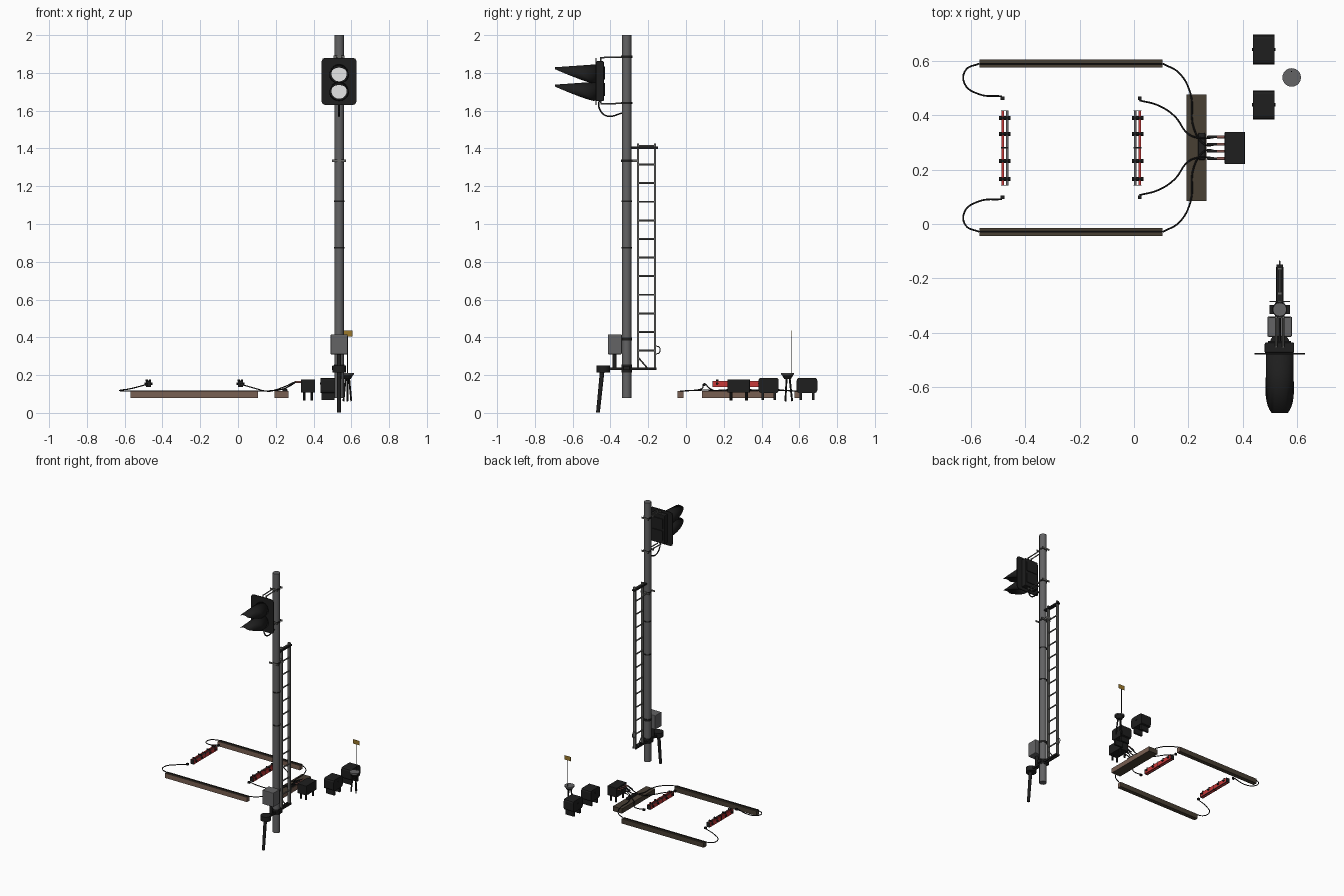
import bpy, bmesh, math
from mathutils import Vector

if "Cube" in bpy.data.objects:
    bpy.data.objects.remove(bpy.data.objects["Cube"])


def mat(name, r, g, b):
    m = bpy.data.materials.new(name)
    m.diffuse_color = (r, g, b, 1)
    m.use_nodes = True
    m.node_tree.nodes["Principled BSDF"].inputs["Base Color"].default_value = m.diffuse_color
    return m


BLACK = mat("black", .013, .013, .013)
GREY = mat("pole grey", .125, .125, .128)
STEEL = mat("ladder grey", .14, .14, .132)
WHITE = mat("lens white", .8, .8, .8)
RED = mat("red", .58, .04, .04)
PLUG = mat("plug brown", .25, .10, .085)
WOOD = mat("wood brown", .19, .115, .085)
DARKWOOD = mat("dark wood", .065, .05, .034)
YELLOW = mat("yellow", .33, .19, .025)


def finish(name, bm, *mats, smooth=False):
    bmesh.ops.recalc_face_normals(bm, faces=bm.faces)
    me = bpy.data.meshes.new(name)
    bm.to_mesh(me)
    bm.free()
    for m in mats:
        me.materials.append(m)
    ob = bpy.data.objects.new(name, me)
    bpy.context.collection.objects.link(ob)
    if smooth:
        bpy.ops.object.select_all(action='DESELECT')
        ob.select_set(True)
        bpy.context.view_layer.objects.active = ob
        bpy.ops.object.shade_smooth_by_angle(angle=math.radians(40))
    return ob


def box(name, x, y, z, m, second=None, rule=None, bevel=0, axis=None):
    """Box from (min, max) ranges; faces whose normal meets rule get the second colour."""
    bm = bmesh.new()
    bmesh.ops.create_cube(bm, size=1)
    for v in bm.verts:
        v.co = [r[0] if c < 0 else r[1] for c, r in zip(v.co, (x, y, z))]
    if bevel:
        es = [e for e in bm.edges if axis is None or
              abs((e.verts[0].co - e.verts[1].co).normalized()[axis]) > .9]
        bmesh.ops.bevel(bm, geom=es, offset=bevel, segments=2, profile=.5, affect='EDGES')
    bm.normal_update()
    if second:
        for f in bm.faces:
            f.material_index = int(rule(f.normal))
    return finish(name, bm, m, *([second] if second else []))


def rod(name, a, b, r, m, r2=None, n=16):
    a, b = Vector(a), Vector(b)
    d = b - a
    bm = bmesh.new()
    bmesh.ops.create_cone(bm, cap_ends=True, segments=n, radius1=r,
                          radius2=r if r2 is None else r2, depth=d.length)
    bm.transform(d.to_track_quat('Z', 'Y').to_matrix().to_4x4())
    bmesh.ops.translate(bm, verts=bm.verts, vec=(a + b) / 2)
    return finish(name, bm, m, smooth=True)


def cable(name, pts, r=.0032, m=BLACK):
    cu = bpy.data.curves.new(name, 'CURVE')
    cu.dimensions = '3D'
    cu.bevel_depth, cu.bevel_resolution, cu.resolution_u = r, 1, 6
    cu.use_fill_caps = True
    sp = cu.splines.new('BEZIER')
    sp.bezier_points.add(len(pts) - 1)
    for bp, p in zip(sp.bezier_points, pts):
        bp.co = p
        bp.handle_left_type = bp.handle_right_type = 'AUTO'
    cu.materials.append(m)
    ob = bpy.data.objects.new(name, cu)
    bpy.context.collection.objects.link(ob)


PX, PY = .535, -.314

# pole with bands and clamps
rod("pole", (PX, PY, .08), (PX, PY, 2), .025, GREY, n=24)
for i, (z, h) in enumerate([(1.12, .008), (.875, .008), (.39, .016), (1.885, .012),
                            (1.335, .012), (1.64, .012), (.235, .04)]):
    rod(f"pole_band_{i}", (PX, PY, z - h / 2), (PX, PY, z + h / 2), .0275, BLACK, n=24)
for z, w in ((1.885, .03), (1.64, .03), (1.335, .038)):
    for dy in (-.029, .029):
        box("clamp_plate", (PX - w, PX + w), (PY + dy - .002, PY + dy + .002),
            (z - .006, z + .006), STEEL)

# signal head: backplate, housing, lenses and cowls
box("backplate", (.443, .627), (-.479, -.473), (1.63, 1.88), BLACK, bevel=.018, axis=1)
box("housing", (.48, .588), (-.474, -.435), (1.65, 1.862), BLACK, bevel=.005)
for z in (1.712, 1.80):
    box("housing_door", (.492, .576), (-.436, -.430), (z - .035, z + .035), BLACK)
N = 32
for cz in (1.795, 1.703):
    rod("lens", (PX, -.478, cz), (PX, -.483, cz), .040, WHITE, n=28)
    bm = bmesh.new()
    rows = [[], [], []]
    for i in range(N):
        a = 2 * math.pi * i / N
        length = .012 + min(.204, .22 * ((1 + math.sin(a)) / 2) ** .85)
        for row, t in zip(rows, (0, .5, 1)):
            L = length * t
            row.append(bm.verts.new((PX + .05 * math.cos(a) * (1 + .3 * L), -.478 - L,
                                     cz + .05 * math.sin(a) - .07 * L)))
    for r0, r1 in zip(rows, rows[1:]):
        for i in range(N):
            j = (i + 1) % N
            bm.faces.new((r0[i], r0[j], r1[j], r1[i]))
    hood = finish("cowl", bm, BLACK, smooth=True)
    hood.modifiers.new("wall", 'SOLIDIFY').thickness = .002

# head brackets and feed cable
for dx in (-.013, .013):
    for z, ze in ((1.885, 1.83), (1.64, 1.665)):
        rod("bracket_arm", (PX + dx, PY + .025, z), (PX + dx, -.452, z - .004), .004, STEEL, n=8)
        rod("bracket_drop", (PX + dx, -.452, z), (PX + dx, -.452, ze), .004, STEEL, n=8)
cable("head_cable", [(PX, -.46, 1.66), (PX, -.458, 1.61), (PX, -.42, 1.572), (PX, -.335, 1.588)], .0045)

# ladder
for y in (-.255, -.164):
    box("ladder_rail", (PX - .009, PX + .009), (y - .005, y + .005), (.23, 1.425), STEEL)
for i in range(12):
    z = .33 + i * .0985
    rod("ladder_rung", (PX, -.255, z), (PX, -.164, z), .005, STEEL, n=8)
box("ladder_top_bar", (PX - .012, PX + .012), (-.288, -.148), (1.398, 1.409), BLACK)
box("ladder_top_mount", (PX - .011, PX + .011), (-.29, -.25), (1.327, 1.342), STEEL)
rod("ladder_brace", (PX, -.25, .29), (PX, -.2, .232), .004, STEEL, n=8)
cable("ladder_handle", [(PX, -.16, .312), (PX, -.142, .318), (PX, -.142, .348), (PX, -.16, .354)], .003, STEEL)

# junction box, its arm and the leaning foot post
box("junction_box", (.49, .58), (-.414, -.34), (.31, .415), GREY, bevel=.004)
rod("junction_stem", (PX, -.378, .235), (PX, -.378, .31), .011, BLACK)
for dx in (-.01, .01):
    box("base_arm", (PX + dx - .004, PX + dx + .004), (-.46, -.157), (.226, .24), BLACK)
box("base_clamp", (PX - .038, PX + .038), (-.33, -.298), (.226, .248), BLACK)
rod("post_head", (PX, -.438, .215), (PX, -.438, .25), .036, BLACK)
rod("foot_post", (PX, -.444, .22), (PX, -.466, .002), .012, BLACK, .01)


# wooden planks, brown on the front and right faces, dark elsewhere
def plank(name, x, y):
    box(name, x, y, (.08, .115), DARKWOOD, WOOD, lambda n: n.y < -.5 or n.x > .5)


CY = .28
for s in (1, -1):
    y = CY + .309 * s
    plank("long_plank", (-.568, .105), (y - .015, y + .015))
    rod("plank_cable", (-.568, y, .116), (.105, y, .116), .003, BLACK, n=8)
plank("cross_plank", (.193, .267), (.085, .475))

# cables and lugs, mirrored about the centre line
for s in (1, -1):
    def P(x, d, z):
        return (x, CY + s * d, z)
    cable("left_cable", [P(-.568, .309, .117), P(-.618, .285, .117), P(-.622, .235, .12),
                         P(-.57, .197, .128), P(-.485, .189, .15)])
    cable("outer_cable", [P(.105, .309, .117), P(.165, .275, .117), P(.207, .2, .12),
                          P(.22, .07, .122), P(.26, .012, .135), P(.31, .013, .165)])
    cable("inner_cable", [P(.02, .174, .15), P(.09, .155, .13), P(.15, .115, .115),
                          P(.2, .05, .122), P(.25, .035, .14), P(.31, .04, .165)])
    for x in (-.483, .021):
        box("cable_lug", (x - .007, x + .007), (CY + s * .182 - .006, CY + s * .182 + .006),
            (.143, .157), BLACK)
    for d in (.013, .04):
        rod("plug", P(.305, d, .164), P(.336, d, .164), .0055, PLUG, n=10)
        rod("plug_sleeve", P(.27, d, .148), P(.306, d, .164), .005, BLACK, n=10)
box("cable_tie_block", (.235, .262), (.235, .335), (.113, .128), BLACK, bevel=.006)


# equipment boxes on two plate legs
def cabinet(name, x, y, z0, z1):
    box(name, x, y, (z0, z1), BLACK, bevel=.014, axis=0)
    for t in (.2, .8):
        c = y[0] + (y[1] - y[0]) * t
        box(name + "_leg", (x[0] + .006, x[1] - .006), (c - .007, c + .007), (.068, z0 + .01), BLACK)
    for xx in x:
        rod(name + "_knob", (xx - .003, (y[0] + y[1]) / 2, z1 - .03),
            (xx + .003, (y[0] + y[1]) / 2, z1 - .03), .006, BLACK, n=8)


cabinet("cabinet_near", (.436, .516), (.384, .491), .105, .186)
cabinet("cabinet_far", (.436, .516), (.586, .695), .105, .186)
box("plug_box", (.333, .407), (.22, .338), (.108, .178), BLACK, bevel=.002)
for x in (.35, .39):
    for y in (.238, .32):
        rod("plug_box_leg", (x, y, .066), (x, y, .115), .007, BLACK, n=8)

# pedestal with grey disc, splayed legs, rod and yellow sign
DX, DY = .579, .538
rod("pedestal_disc", (DX, DY, .202), (DX, DY, .211), .034, GREY, n=24)
rod("pedestal_cup", (DX, DY, .18), (DX, DY, .203), .018, BLACK, .032)
for i in range(3):
    a = math.radians(90 + 120 * i)
    c, s = math.cos(a), math.sin(a)
    rod("pedestal_leg", (DX + .024 * c, DY + .024 * s, .062),
        (DX + .01 * c, DY + .01 * s, .19), .005, BLACK, n=8)
rod("sign_rod", (DX, DY + .022, .2), (DX, DY + .022, .405), .0022, BLACK, n=8)
box("sign_plate", (.553, .606), (DY + .0215, DY + .0225), (.404, .436), YELLOW)

# bar pairs with red flanks bolted together, mirrored left and right
for cx, s in ((-.474, 1), (.013, -1)):
    for o in (-.0085, .0085):
        x = cx + o
        outer = o * s < 0
        box("red_bar", (x - .0045, x + .0045), (.143, .415), (.137, .168), GREY, RED,
            lambda n: abs(n.x) > .5 or (outer and abs(n.z) > .5))
    for y in (.165, .231, .331, .389):
        rod("bar_bolt", (cx - .021, y, .155), (cx + .021, y, .155), .007, BLACK, n=8)
        for o in (-.0085, .0085):
            rod("bar_nut", (cx + o, y, .165), (cx + o, y, .176), .006, BLACK, n=8)
    box("bar_joint", (cx - .014, cx + .014), (CY - .003, CY + .003), (.136, .171), BLACK)
    for y in (.1425, .4155):
        box("bar_end_plate", (cx - .014, cx + .014), (y - .001, y + .001), (.136, .169), BLACK)
